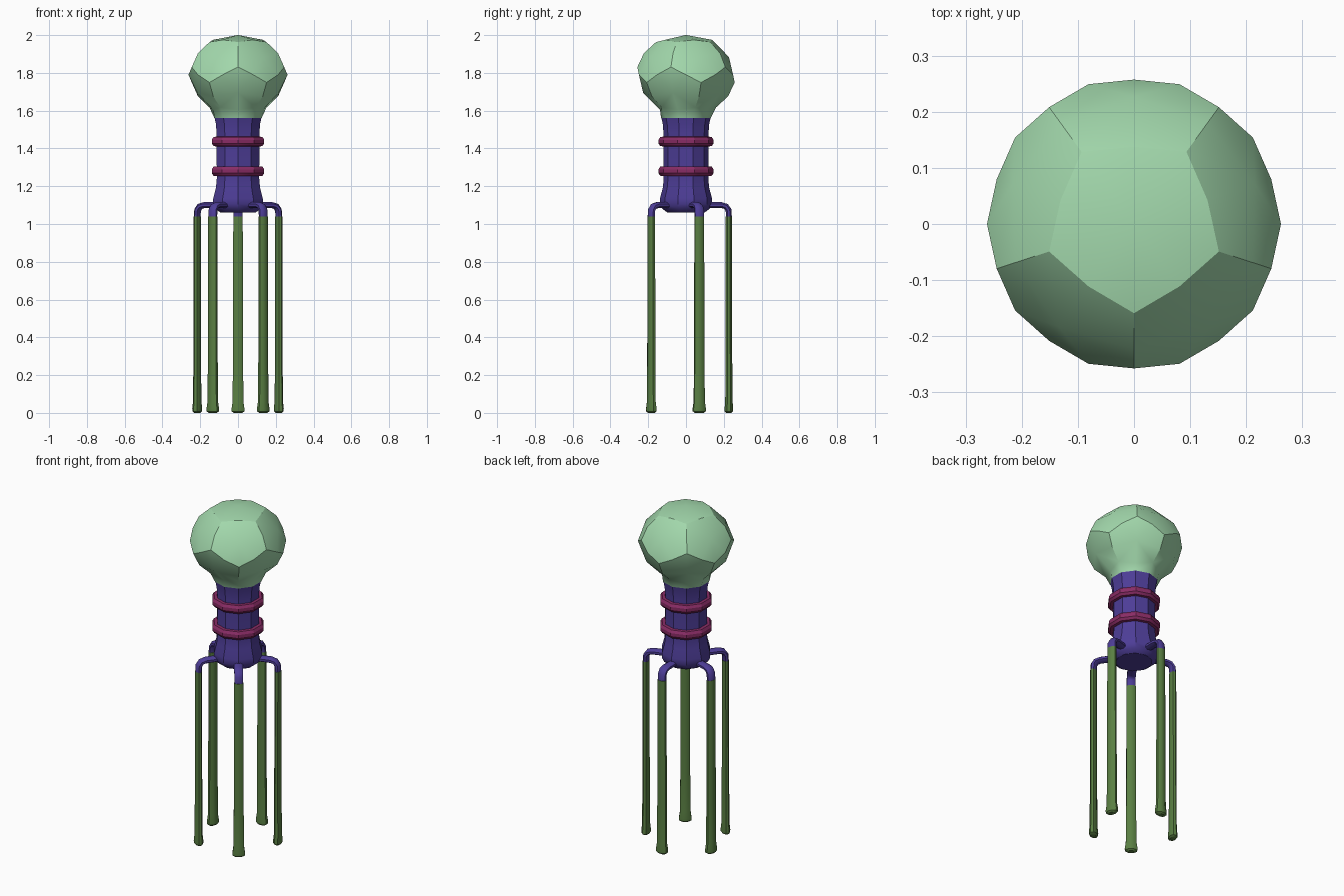
import bpy, bmesh, math
from mathutils import Vector

if "Cube" in bpy.data.objects:
    bpy.data.objects.remove(bpy.data.objects["Cube"])


def material(name, rgb):
    m = bpy.data.materials.new(name)
    m.diffuse_color = (*rgb, 1)
    m.use_nodes = True
    m.node_tree.nodes["Principled BSDF"].inputs["Base Color"].default_value = m.diffuse_color
    return m


MINT = material("mint green", (0.37, 0.70, 0.42))
PURPLE = material("purple", (0.075, 0.047, 0.31))
MAGENTA = material("magenta", (0.25, 0.025, 0.13))
MOSS = material("moss green", (0.10, 0.21, 0.055))


def finish(bm, name, mat, angle=None):
    bmesh.ops.recalc_face_normals(bm, faces=bm.faces)
    me = bpy.data.meshes.new(name)
    for f in bm.faces:
        f.smooth = True
    bm.to_mesh(me)
    bm.free()
    me.materials.append(mat)
    ob = bpy.data.objects.new(name, me)
    bpy.context.collection.objects.link(ob)
    if angle:
        bpy.ops.object.select_all(action='DESELECT')
        bpy.context.view_layer.objects.active = ob
        ob.select_set(True)
        bpy.ops.object.shade_smooth_by_angle(angle=math.radians(angle))
    return ob


def polar(r, deg, z):
    a = math.radians(deg)
    return Vector((r * math.cos(a), r * math.sin(a), z))


def skin(bm, rings, closed=False):
    """Bridge rings of points; cap the ends unless the loop is closed."""
    vs = [[bm.verts.new(p) for p in ring] for ring in rings]
    n = len(vs[0])
    pairs = list(zip(vs, vs[1:])) + ([(vs[-1], vs[0])] if closed else [])
    for a, b in pairs:
        for i in range(n):
            j = (i + 1) % n
            bm.faces.new((a[i], a[j], b[j], b[i]))
    if not closed:
        bm.faces.new(vs[0])
        bm.faces.new(vs[-1])


def lathe(name, profile, mat, closed=False):
    bm = bmesh.new()
    skin(bm, [[polar(r, -90 + 36 * i, z) for i in range(10)] for r, z in profile], closed)
    return finish(bm, name, mat, 30)


# Head: dodecahedron bulged onto a flattened sphere, open below, tapering to the neck
R, CZ, SQUASH = 0.262, 1.79, 0.83
bm = bmesh.new()
T, U, L, B = [[bm.verts.new(polar(r, a0 + 72 * k, z)) for k in range(5)]
              for r, z, a0 in ((.607, .795, -90), (.982, .188, -90),
                               (.982, -.188, -54), (.607, -.795, -54))]
bm.faces.new(T)
for k in range(5):
    j = (k + 1) % 5
    bm.faces.new((T[k], U[k], L[k], U[j], T[j]))
    bm.faces.new((L[k], B[k], B[j], L[j], U[j]))
for e in list(bm.edges):
    bmesh.utils.edge_split(e, e.verts[0], 0.5)
rim = [e for e in bm.edges if e.is_boundary]
for e in bm.edges:
    e.smooth = e.is_boundary
for v in bm.verts:
    v.co = v.co.normalized() * R
ridges = set(bm.edges)
centres = bmesh.ops.poke(bm, faces=bm.faces[:])["verts"]
for v in centres:
    v.co = v.co.normalized() * 0.254
for e in bm.edges:
    if e not in ridges:
        e.smooth = True
for v in bm.verts:
    v.co.z = v.co.z * SQUASH + CZ
skirt = bmesh.ops.extrude_edge_only(bm, edges=rim)["geom"]
for v in skirt:
    if isinstance(v, bmesh.types.BMVert):
        v.co = polar(0.132, math.degrees(math.atan2(v.co.y, v.co.x)), 1.562)
finish(bm, "head", MINT)

# Tail tube, flared at both ends
lathe("tail_tube", [(.132, 1.57), (.123, 1.53), (.119, 1.48), (.118, 1.24),
                    (.123, 1.19), (.138, 1.135), (.138, 1.105), (.125, 1.08),
                    (.10, 1.062)], PURPLE)

# Two collars round the tube
for name, z in (("upper_collar", 1.437), ("lower_collar", 1.28)):
    lathe(name, [(.112, z + .026), (.136, z + .024), (.146, z + .009),
                 (.146, z - .011), (.136, z - .025), (.112, z - .026)], MAGENTA, True)


def strut(name, path, az, mat):
    """Sweep an oval section along (radius, z, tilt, half width, half depth) points."""
    bm = bmesh.new()
    out, side = polar(1, az, 0), polar(1, az + 90, 0)
    rings = []
    for r, z, tilt, w, d in path:
        t = math.radians(tilt)
        up = out * math.sin(t) + Vector((0, 0, math.cos(t)))
        c = out * r + Vector((0, 0, z))
        rings.append([c + side * (w * math.cos(s)) + up * (d * math.sin(s))
                      for s in (math.radians(22.5 + 45 * i) for i in range(8))])
    skin(bm, rings)
    return finish(bm, name, mat, 40)


# Five bent arms, each carrying a straight leg with a slightly flared foot
LR = 0.227
for k in range(5):
    az = 90 + 72 * k
    strut(f"arm_{k + 1}", [(.09, 1.10, 0, .026, .017), (.188, 1.10, 0, .026, .017),
                           (.212, 1.093, 35, .026, .017), (.225, 1.074, 70, .026, .017),
                           (LR, 1.038, 90, .026, .017)], az, PURPLE)
    strut(f"leg_{k + 1}", [(LR, 1.04, 90, .027, .018), (LR, .30, 90, .029, .019),
                           (LR, .06, 90, .031, .021), (LR, .022, 90, .037, .025),
                           (LR, .008, 90, .036, .024), (LR, 0, 90, .024, .015)], az, MOSS)
